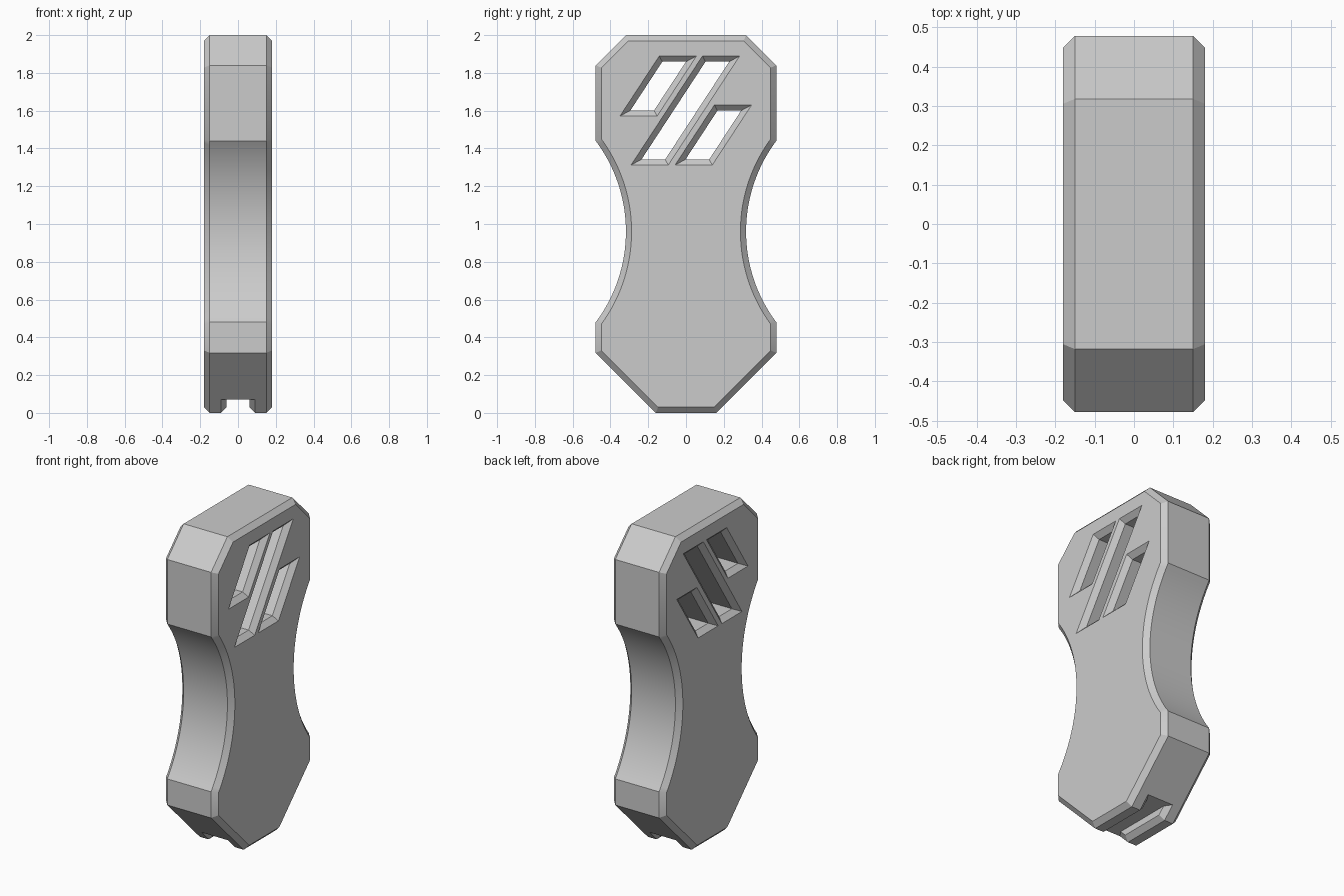
import bpy, bmesh, math
from mathutils import Vector

cube = bpy.data.objects.get("Cube")
if cube:
    bpy.data.objects.remove(cube, do_unlink=True)

grey = bpy.data.materials.new("plain grey")
grey.use_nodes = True
grey.diffuse_color = (0.6, 0.6, 0.6, 1)
grey.node_tree.nodes["Principled BSDF"].inputs["Base Color"].default_value = (0.6, 0.6, 0.6, 1)

HALF_X, CHAMFER = 0.18, 0.03


def inset(points, d):
    """Move a counter-clockwise outline inwards by d (outwards if negative)."""
    result = []
    n = len(points)
    for i in range(n):
        p, q, r = (Vector(points[(i + k) % n]) for k in (-1, 0, 1))
        a, b = (q - p).normalized(), (r - q).normalized()
        na, nb = Vector((-a.y, a.x)), Vector((-b.y, b.x))
        result.append(tuple(q + (na + nb) * d / (1 + na.dot(nb))))
    return result


def loft(name, layers):
    """Join (x, outline) layers along x into a closed solid."""
    bm = bmesh.new()
    rings = [[bm.verts.new((x, y, z)) for y, z in pts] for x, pts in layers]
    n = len(rings[0])
    for lower, upper in zip(rings, rings[1:]):
        for i in range(n):
            j = (i + 1) % n
            bm.faces.new((lower[i], lower[j], upper[j], upper[i]))
    bm.faces.new(rings[0][::-1])
    bm.faces.new(rings[-1])
    bmesh.ops.remove_doubles(bm, verts=bm.verts, dist=1e-5)
    bmesh.ops.recalc_face_normals(bm, faces=bm.faces)
    mesh = bpy.data.meshes.new(name)
    bm.to_mesh(mesh)
    bm.free()
    mesh.materials.append(grey)
    obj = bpy.data.objects.new(name, mesh)
    bpy.context.collection.objects.link(obj)
    return obj


# Outline: angled foot, concave waist, clipped top corners
half = [(0.16, 0), (0.23, 0.07), (0.478, 0.318)]
sweep = math.asin(0.6)
for i in range(33):
    a = sweep * (i / 16 - 1)
    half.append((1.118 - 0.8 * math.cos(a), 0.96 + 0.8 * math.sin(a)))
half += [(0.478, 1.84), (0.318, 2)]
outline = half + [(-y, z) for y, z in reversed(half)]


def ring(points, groove=None):
    """Double the groove end points and optionally recess the groove."""
    pts = [points[0], points[1]] + points[1:-1] + [points[-2], points[-1]]
    if groove:
        pts[:2] = groove
        pts[-2:] = [(-y, z) for y, z in reversed(groove)]
    return pts


# Body with chamfered rims and a chamfered groove across the foot
full = ring(outline)
rim = ring(inset(outline, CHAMFER))
floor_end = (0.23 - CHAMFER * math.sqrt(2), 0.07)
mouth = ring(outline, [(0.148, CHAMFER), floor_end])
floor = ring(outline, [(0.148, 0.07), floor_end])
side = [(HALF_X, rim), (HALF_X - CHAMFER, full), (0.09, full), (0.06, mouth), (0.06, floor)]
body = loft("body", [(-x, pts) for x, pts in side] + side[::-1])

# Three slanted windows with chamfered edges, cut through the head
slope = 0.655
for left, bottom, top in ((-0.35, 1.571, 1.889), (-0.291, 1.312, 1.889), (-0.058, 1.312, 1.63)):
    lean = (top - bottom) * slope
    shape = [(left, bottom), (left + 0.197, bottom),
             (left + 0.197 + lean, top), (left + lean, top)]
    outer, inner = inset(shape, -0.01), inset(shape, CHAMFER)
    x_out, x_in = HALF_X + 0.01, HALF_X - CHAMFER
    cutter = loft("window_cutter", [(-x_out, outer), (-x_in, inner), (x_in, inner), (x_out, outer)])
    cutter.hide_render = True
    bpy.context.view_layer.objects.active = body
    cut = body.modifiers.new("window", "BOOLEAN")
    cut.operation, cut.solver, cut.object = "DIFFERENCE", "EXACT", cutter
    bpy.ops.object.modifier_apply(modifier=cut.name)
    bpy.data.objects.remove(cutter, do_unlink=True)

# Smooth waist, crisp edges
bpy.ops.object.select_all(action="DESELECT")
body.select_set(True)
bpy.context.view_layer.objects.active = body
bpy.ops.object.shade_smooth_by_angle(angle=math.radians(30))
